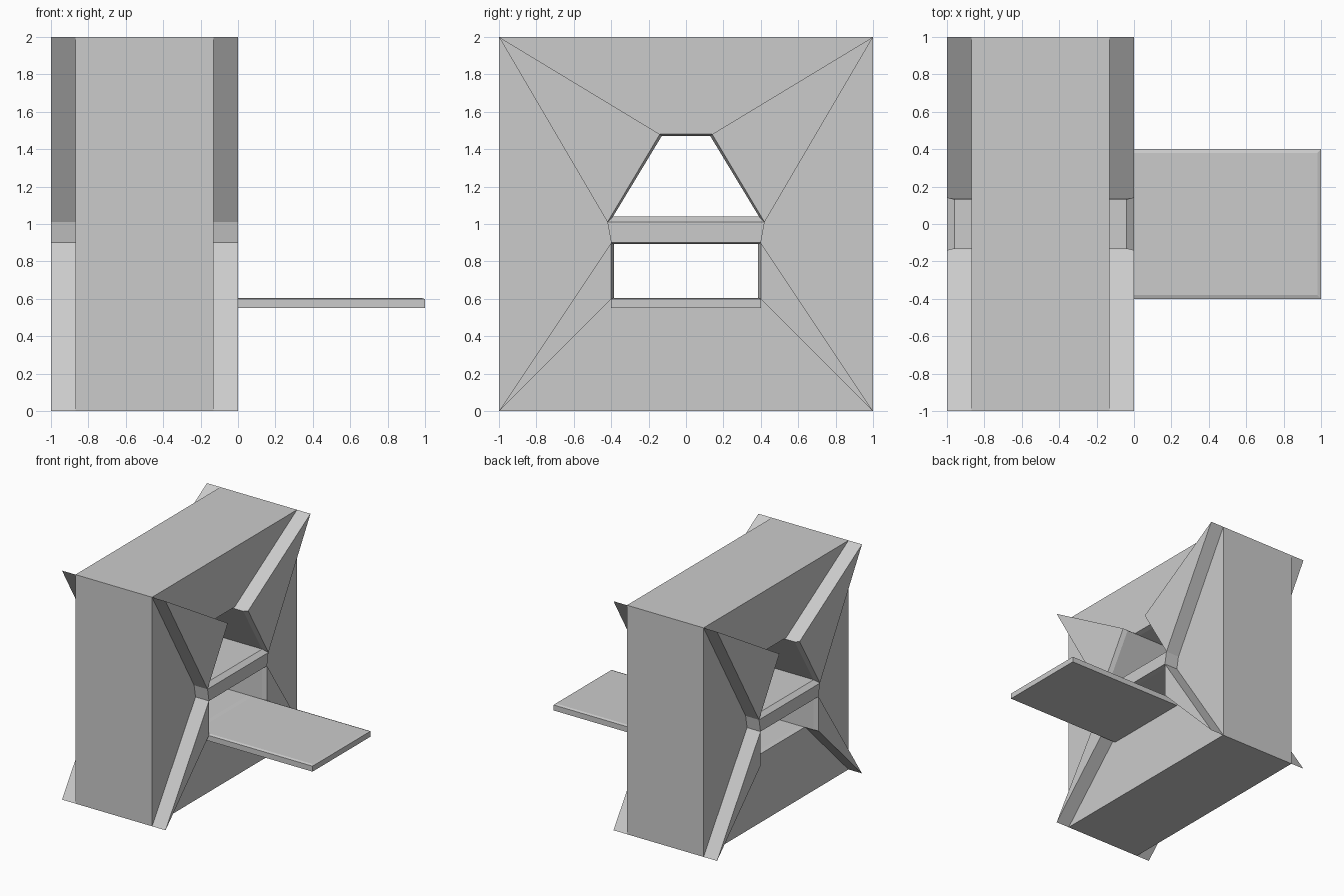
import bpy, bmesh

if "Cube" in bpy.data.objects:
    bpy.data.objects.remove(bpy.data.objects["Cube"])

MID = -0.5            # centre plane of the wall
HIGH, LOW = 0.5, 0.37  # half thickness of raised and recessed panels
LIP = 0.04            # depth of the chamfer round the openings


def mir(p):
    return (-p[0], p[1])


def finish(bm, name):
    bmesh.ops.remove_doubles(bm, verts=bm.verts, dist=1e-5)
    bmesh.ops.recalc_face_normals(bm, faces=bm.faces)
    me = bpy.data.meshes.new(name)
    bm.to_mesh(me)
    bm.free()
    ob = bpy.data.objects.new(name, me)
    bpy.context.collection.objects.link(ob)
    return ob


# Wall layout in (y, z): corners and opening points on the right half
T, Q = (1, 2), (1, 0)
A, B, C, D = (0.14, 1.48), (0.42, 1.01), (0.4, 0.9), (0.4, 0.6)
inner = {A: (0.13, 1.47), B: (0.39, 1.04), C: (0.385, 0.892), D: (0.385, 0.605)}
inner.update({mir(k): mir(v) for k, v in list(inner.items())})

cells = [([mir(T), mir(A), A, T], LOW),      # top panel
         ([Q, D, mir(D), mir(Q)], LOW),      # bottom panel
         ([B, mir(B), mir(C), C], HIGH)]     # crossbar
for pts, h in [([T, A, B], HIGH), ([T, B, C, Q], LOW), ([Q, C, D], HIGH)]:
    cells += [(pts, h), ([mir(p) for p in pts], h)]
holes = [[A, B, mir(B), mir(A)], [C, D, mir(D), mir(C)]]

bm = bmesh.new()


def face(*pts):
    bm.faces.new([bm.verts.new((MID + x, p[0], p[1])) for p, x in pts])


# Panels on both sides, remembering the height on each side of every edge
edges = {}
for pts, h in cells:
    for s in (1, -1):
        face(*[(p, s * h) for p in pts])
    for a, b in zip(pts, pts[1:] + pts[:1]):
        edges.setdefault(frozenset((a, b)), []).append(h)

# Steps between panels, and the outer rim
hole_edges = {frozenset(e) for r in holes for e in zip(r, r[1:] + r[:1])}
for e, hs in edges.items():
    a, b = tuple(e)
    if len(hs) == 2 and hs[0] != hs[1]:
        for s in (1, -1):
            face((a, s * LOW), (b, s * LOW), (b, s * HIGH), (a, s * HIGH))
    elif len(hs) == 1 and e not in hole_edges:
        face((a, LOW), (b, LOW), (b, -LOW), (a, -LOW))

# Chamfered openings
for ring in holes:
    n = len(ring)
    hs = [edges[frozenset((ring[i], ring[(i + 1) % n]))][0] for i in range(n)]
    for i in range(n):
        a, b, h = ring[i], ring[(i + 1) % n], hs[i]
        ia, ib = inner[a], inner[b]
        k = LOW - LIP
        for s in (1, -1):
            face((a, s * h), (b, s * h), (ib, s * (h - LIP)), (ia, s * (h - LIP)))
            if h == HIGH:
                face((ia, s * (h - LIP)), (ib, s * (h - LIP)), (ib, s * k), (ia, s * k))
            if hs[i - 1] != h:
                face((a, s * HIGH), (ia, s * (HIGH - LIP)), (ia, s * k), (a, s * LOW))
        face((ia, k), (ib, k), (ib, -k), (ia, -k))
finish(bm, "wall_with_openings")

# Ledge: a board with a shallow chamfer round its top
bm = bmesh.new()
rings = []
for z, x1, y in [(0.55, 1, 0.4), (0.598, 1, 0.4), (0.605, 0.98, 0.38)]:
    rings.append([bm.verts.new(c) for c in
                  [(-0.13, -y, z), (x1, -y, z), (x1, y, z), (-0.13, y, z)]])
for lo, hi in zip(rings, rings[1:]):
    for i in range(4):
        j = (i + 1) % 4
        bm.faces.new([lo[i], lo[j], hi[j], hi[i]])
bm.faces.new(rings[0])
bm.faces.new(rings[-1])
finish(bm, "ledge")
